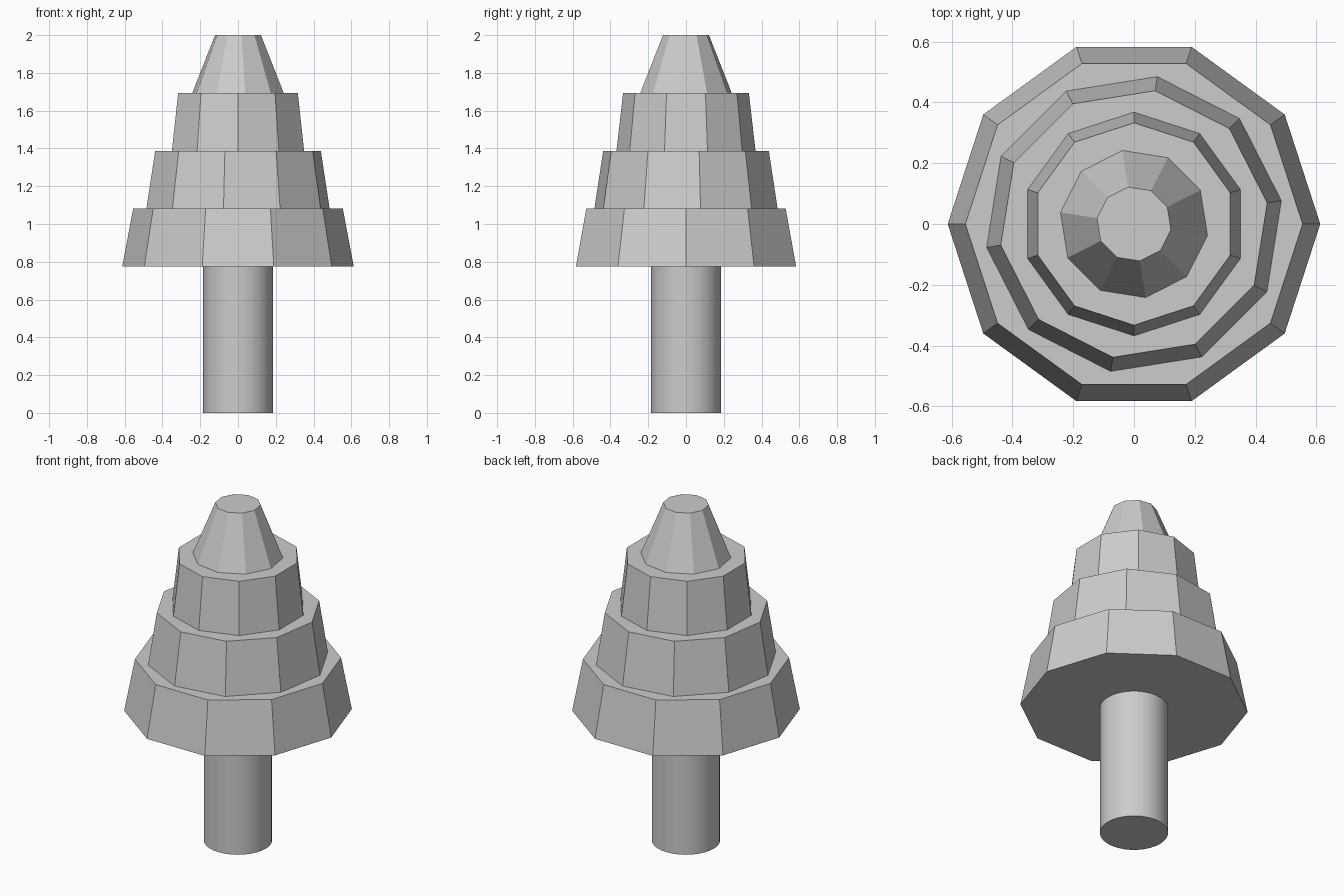
import bpy
import math

cube = bpy.data.objects.get("Cube")
if cube:
    bpy.data.objects.remove(cube, do_unlink=True)

grey = bpy.data.materials.new("light grey")
grey.use_nodes = True
colour = (0.604, 0.604, 0.604, 1.0)
grey.diffuse_color = colour
grey.node_tree.nodes["Principled BSDF"].inputs["Base Color"].default_value = colour


def frustum(name, sides, r_bottom, r_top, z_bottom, z_top, turn=0.0):
    """Capped cone section with its first corner at `turn` degrees from +x."""
    bpy.ops.mesh.primitive_cone_add(
        vertices=sides, radius1=r_bottom, radius2=r_top,
        depth=z_top - z_bottom, location=(0, 0, (z_bottom + z_top) / 2))
    obj = bpy.context.object
    obj.name = name
    # The primitive starts its first corner on the y axis
    obj.rotation_euler.z = math.radians(turn - 90)
    obj.data.materials.append(grey)
    return obj


# Round trunk
trunk = frustum("trunk", 32, 0.184, 0.184, 0.0, 0.775)
bpy.ops.object.shade_smooth_by_angle(angle=math.radians(30))

# Ten-sided foliage tiers, each turned a little further than the one below
base, step = 0.775, 0.30625
tiers = [
    ("bottom_tier", 0.613, 0.555),
    ("lower_middle_tier", 0.491, 0.444),
    ("upper_middle_tier", 0.368, 0.333),
    ("top_tier", 0.245, 0.123),
]
for i, (name, r_bottom, r_top) in enumerate(tiers):
    z = base + i * step
    frustum(name, 10, r_bottom, r_top, z, z + step, turn=9 * i)
